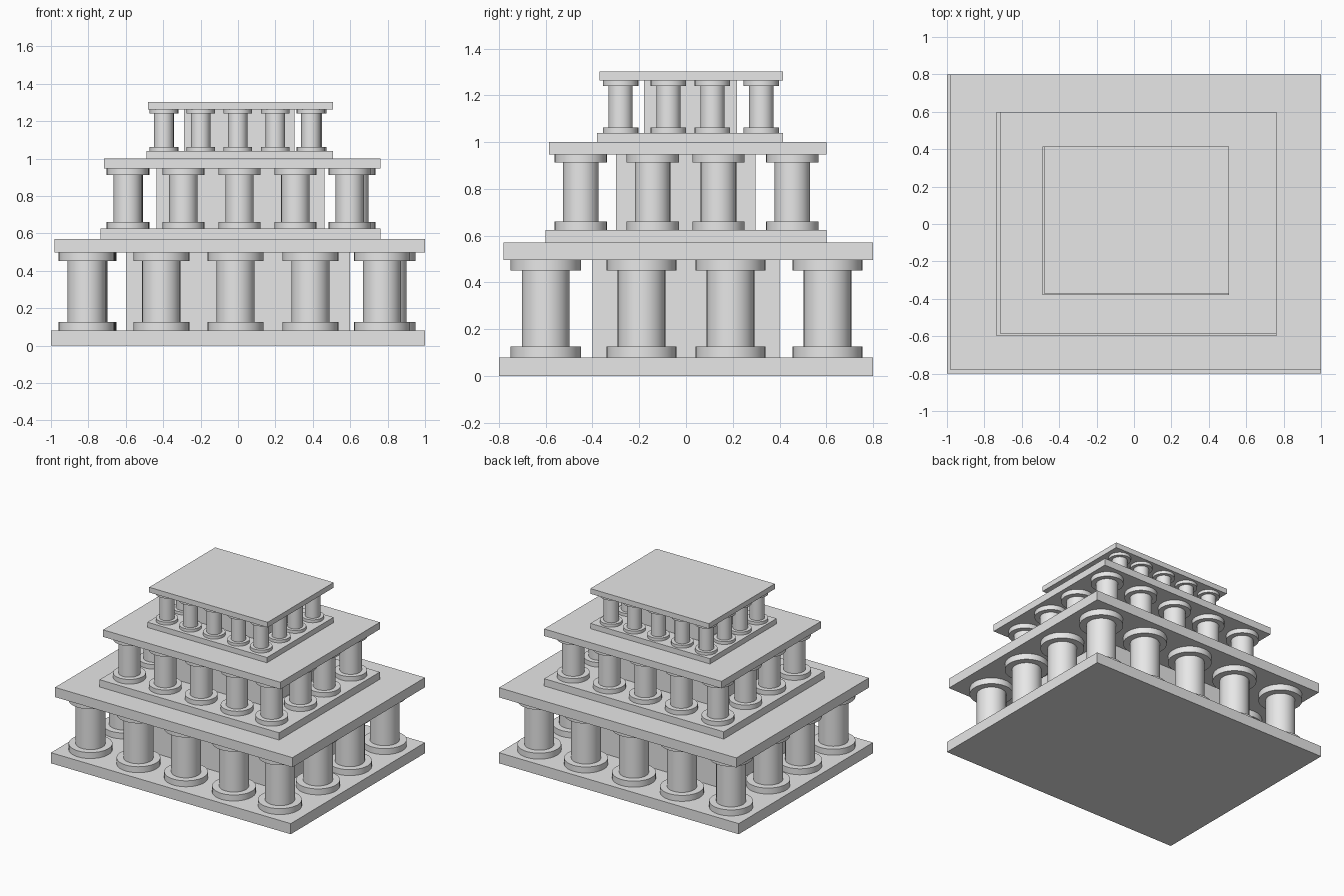
import bpy, bmesh
from mathutils import Matrix, Vector

if "Cube" in bpy.data.objects:
    bpy.data.objects.remove(bpy.data.objects["Cube"])

stone = bpy.data.materials.new("grey stone")
stone.diffuse_color = (0.8, 0.8, 0.8, 1)
stone.use_nodes = True
stone.node_tree.nodes["Principled BSDF"].inputs["Base Color"].default_value = stone.diffuse_color


def finish(bm, name):
    me = bpy.data.meshes.new(name)
    bm.to_mesh(me)
    bm.free()
    me.materials.append(stone)
    ob = bpy.data.objects.new(name, me)
    bpy.context.collection.objects.link(ob)
    return ob


def box(name, x0, x1, y0, y1, z0, z1):
    bm = bmesh.new()
    size = Matrix.Diagonal((x1 - x0, y1 - y0, z1 - z0, 1))
    mid = Vector((x0 + x1, y0 + y1, z0 + z1)) / 2
    bmesh.ops.create_cube(bm, size=1, matrix=Matrix.Translation(mid) @ size)
    return finish(bm, name)


def column(name, x, y, z0, z1, shaft_r, disc_r, disc_h):
    # shaft with a wide disc at the foot and at the head
    bm = bmesh.new()
    for r, a, b in ((disc_r, z0, z0 + disc_h),
                    (shaft_r, z0 + disc_h, z1 - disc_h),
                    (disc_r, z1 - disc_h, z1)):
        bmesh.ops.create_cone(bm, cap_ends=True, segments=32, radius1=r, radius2=r, depth=b - a,
                              matrix=Matrix.Translation((x, y, (a + b) / 2)))
    ob = finish(bm, name)
    bpy.ops.object.select_all(action='DESELECT')
    ob.select_set(True)
    bpy.context.view_layer.objects.active = ob
    bpy.ops.object.shade_smooth_by_angle()


# Each tier: slab heights, floor, roof and core rectangles, column sizes,
# then column places along the front, back, right and left sides
tiers = [
    dict(name="lower", z=(0, 0.08, 0.497, 0.57), floor=(-1, 1, -0.8, 0.8),
         roof=(-0.98, 1, -0.78, 0.8), core=(-0.6, 0.6, -0.4, 0.4), col=(0.102, 0.15, 0.045),
         front=(-0.81, -0.41, -0.013, 0.387, 0.77), back=(-0.8, -0.39, 0.01, 0.41, 0.8),
         right=(-0.19, 0.19), left=(-0.21, 0.17), ys=(-0.6, 0.605), xs=(-0.805, 0.8)),
    dict(name="middle", z=(0.57, 0.625, 0.947, 1.0), floor=(-0.735, 0.763, -0.6, 0.6),
         roof=(-0.716, 0.763, -0.585, 0.6), core=(-0.436, 0.463, -0.3, 0.297), col=(0.076, 0.112, 0.035),
         front=(-0.59, -0.292, 0.008, 0.307, 0.597), back=(-0.585, -0.28, 0.02, 0.32, 0.622),
         right=(-0.143, 0.139), left=(-0.155, 0.13), ys=(-0.45, 0.455), xs=(-0.588, 0.622)),
    dict(name="upper", z=(1.0, 1.04, 1.263, 1.302), floor=(-0.49, 0.507, -0.38, 0.415),
         roof=(-0.481, 0.507, -0.371, 0.415), core=(-0.29, 0.302, -0.18, 0.218), col=(0.052, 0.076, 0.022),
         front=(-0.397, -0.2, -0.002, 0.2, 0.39), back=(-0.395, -0.195, 0.005, 0.205, 0.398),
         right=(-0.075, 0.113), left=(-0.08, 0.108), ys=(-0.28, 0.322), xs=(-0.397, 0.398)),
]

for t in tiers:
    n, (z0, z1, z2, z3) = t["name"], t["z"]
    box(n + "_floor", *t["floor"], z0, z1)
    box(n + "_core", *t["core"], z1, z2)
    box(n + "_roof", *t["roof"], z2, z3)
    # column places around the four sides
    places = [(x, t["ys"][0]) for x in t["front"]] + [(x, t["ys"][1]) for x in t["back"]]
    places += [(t["xs"][1], y) for y in t["right"]] + [(t["xs"][0], y) for y in t["left"]]
    for i, (x, y) in enumerate(places):
        column(f"{n}_column_{i + 1}", x, y, z1, z2, *t["col"])
